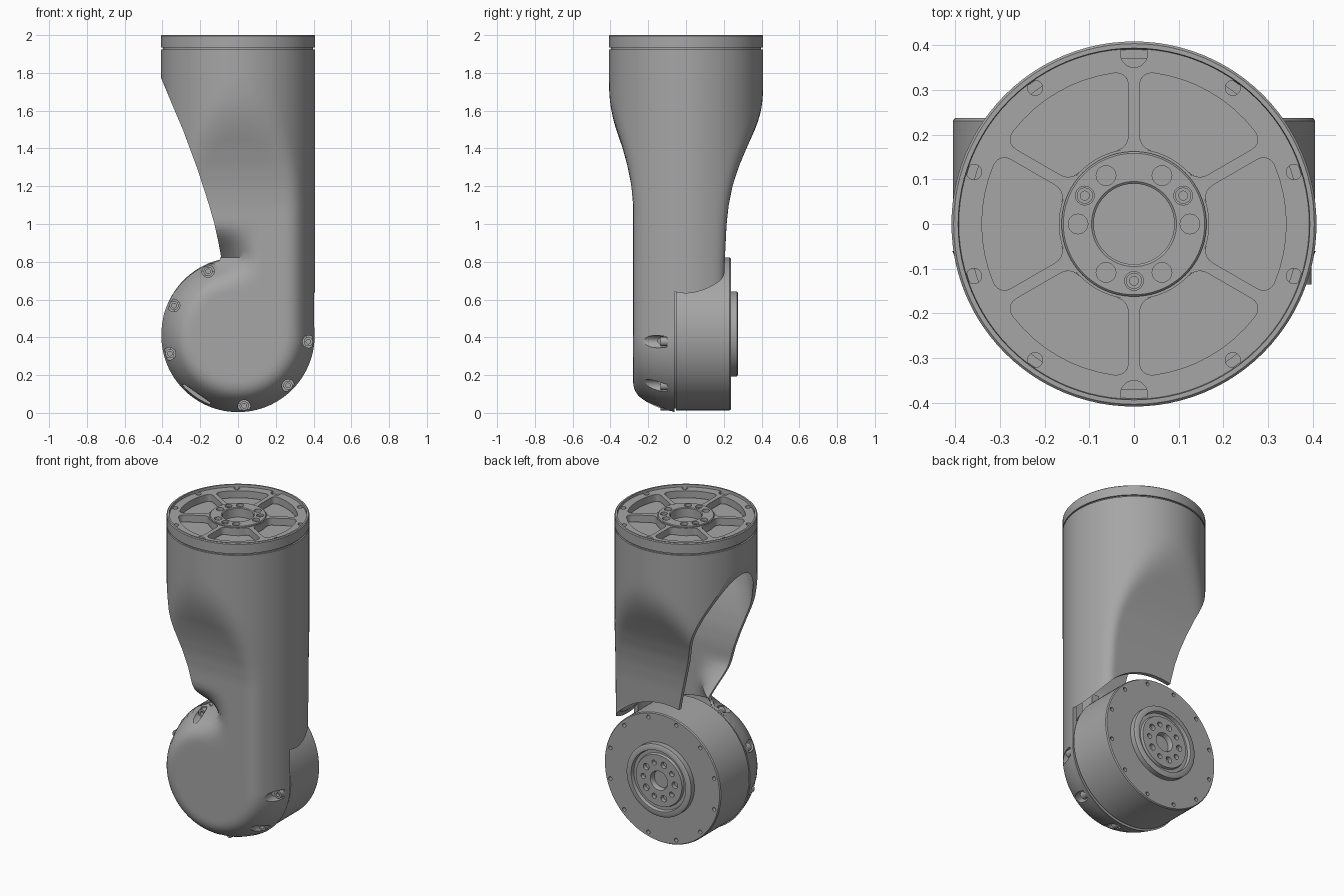
import bpy, bmesh
from math import sin, cos, pi, radians, sqrt, hypot, asin

cube = bpy.data.objects.get("Cube")
if cube:
    bpy.data.objects.remove(cube)

grey = bpy.data.materials.new("satin_grey")
grey.use_nodes = True
COLOUR = (0.38, 0.38, 0.38, 1)
grey.diffuse_color = COLOUR
grey.node_tree.nodes["Principled BSDF"].inputs["Base Color"].default_value = COLOUR

R, MID, WALL, SEG = 0.408, 0.41, 0.025, 96


# ---- helpers
def finish(name, bm):
    bmesh.ops.remove_doubles(bm, verts=bm.verts, dist=1e-5)
    bmesh.ops.recalc_face_normals(bm, faces=bm.faces)
    mesh = bpy.data.meshes.new(name)
    bm.to_mesh(mesh)
    bm.free()
    mesh.materials.append(grey)
    obj = bpy.data.objects.new(name, mesh)
    bpy.context.collection.objects.link(obj)
    return obj


def loft(name, rings):
    """Skin a loop of rings into one closed wall."""
    bm = bmesh.new()
    rows = [[bm.verts.new(p) for p in ring] for ring in rings]
    for i, a in enumerate(rows):
        b = rows[(i + 1) % len(rows)]
        for j in range(len(a)):
            k = (j + 1) % len(a)
            bm.faces.new((a[j], a[k], b[k], b[j]))
    return finish(name, bm)


def revolve(name, profile, axis, origin=(0, 0), seg=SEG):
    """Spin (radius, height) points round an axis parallel to Z or Y."""
    rings = []
    for r, h in profile:
        r = max(r, 0)
        ring = [(r * cos(2 * pi * j / seg) + origin[0], r * sin(2 * pi * j / seg) + origin[1])
                for j in range(seg)]
        rings.append([(u, v, h) if axis == "Z" else (u, h, v) for u, v in ring])
    bm = bmesh.new()
    rows = [[bm.verts.new(p) for p in ring] for ring in rings]
    for a, b in zip(rows, rows[1:]):
        for j in range(seg):
            k = (j + 1) % seg
            bm.faces.new((a[j], a[k], b[k], b[j]))
    for row, (r, h) in ((rows[0], profile[0]), (rows[-1], profile[-1])):
        if r > 0:
            bm.faces.new(row)
    return finish(name, bm)


def rod(name, r, a, b, axis, origin, seg=24):
    return revolve(name, [(r, a), (r, b)], axis, origin, seg)


def prism(name, pts, a, b, axis, bevel=0):
    def put(p, h):
        return (p[0], p[1], h) if axis == "Z" else (p[0], h, p[1])
    bm = bmesh.new()
    low = [bm.verts.new(put(p, a)) for p in pts]
    high = [bm.verts.new(put(p, b)) for p in pts]
    bm.faces.new(low)
    bm.faces.new(high)
    n = len(pts)
    for i in range(n):
        bm.faces.new((low[i], low[(i + 1) % n], high[(i + 1) % n], high[i]))
    if bevel:
        bm.normal_update()
        corners = [e for e in bm.edges if e.verts[0].index == e.verts[1].index or
                   (e.verts[0] in low) != (e.verts[1] in low)]
        corners = [e for e in corners if e.calc_face_angle(0) > 0.8]
        bmesh.ops.bevel(bm, geom=corners, offset=bevel, segments=5, affect="EDGES", profile=0.5)
    return finish(name, bm)


def cut(obj, cutters):
    for c in cutters:
        c.hide_render = True
        mod = obj.modifiers.new("cut", "BOOLEAN")
        mod.operation, mod.solver, mod.object = "DIFFERENCE", "EXACT", c
        bpy.context.view_layer.objects.active = obj
        bpy.ops.object.modifier_apply(modifier=mod.name)
        bpy.data.objects.remove(c)


def polar(r, deg, centre=(0, 0)):
    return (centre[0] + r * cos(radians(deg)), centre[1] + r * sin(radians(deg)))


def table(pts, z):
    for (z0, v0), (z1, v1) in zip(pts, pts[1:]):
        if z <= z1:
            return v0 + (v1 - v0) * max(0, (z - z0) / (z1 - z0))
    return pts[-1][1]


def step(t):
    t = min(1, max(0, t))
    return t * t * (3 - 2 * t)


def soft_min(a, b, k=0.05):
    h = max(k - abs(a - b), 0) / k
    return min(a, b) - h * h * k / 4


# ---- arm shell: a tube flattened front and back towards the joint
FRONT = [(.4, .28), (1.1, .28), (1.2, .289), (1.3, .308), (1.4, .335), (1.5, .37), (1.65, .425), (1.8, .47)]
BACK = [(.4, .2), (.8, .205), (1.0, .215), (1.1, .226), (1.2, .246), (1.3, .278), (1.4, .32),
        (1.5, .365), (1.6, .41), (1.75, .47)]


def dome(r):
    return soft_min(sqrt(max(R * R - r * r, 0.0036)), 0.28)


def shell_ring(z, inset):
    ring = []
    for j in range(SEG):
        a = 2 * pi * j / SEG
        x, y = (R - inset) * cos(a), (R - inset) * sin(a)
        if y > 0:
            y = soft_min(y, table(BACK, z) - inset)
        else:
            depth = soft_min(-y, table(FRONT, z) - inset)
            blend = step((0.12 - x) / 0.25) * step((1.0 - z) / 0.25)
            rounded = min(depth, dome(hypot(x, z - MID)) - inset)
            y = -(depth + (rounded - depth) * blend)
        ring.append((x, y, z))
    return ring


heights = [MID + (1.925 - MID) * i / 44 for i in range(45)]
arm_shell = loft("arm_shell", [shell_ring(z, 0) for z in heights] +
                 [shell_ring(z, WALL) for z in reversed(heights)])

# side opening that follows the diagonal edge, then the joint rim
side = [(-1, 1.78), (-.41, 1.78), (-.335, 1.6), (-.292, 1.5), (-.255, 1.4), (-.218, 1.3), (-.185, 1.2),
        (-.153, 1.1), (-.125, 1.0), (-.105, .91), (-.09, .83)]
side += [polar(R, 104 + 4 * i, (0, MID)) for i in range(20)] + [(-.41, .3), (-1, .3)]
cut(arm_shell, [prism("side_cutter", side, -1, 1, "Y"),
                rod("joint_cutter", 0.465, -0.06, 1, "Y", (0, MID), SEG)])

# ---- joint cover: rounded cup in front of the motor
outer = [(R * sin(radians(a)), -dome(R * sin(radians(a)))) for a in [0] + list(range(20, 82, 3))]
inner = [(r * 0.93, y + WALL) for r, y in reversed(outer)]
joint_cover = revolve("joint_cover", outer + [(R - .002, -.06), (R - .028, -.06)] + inner[1:],
                      "Y", (0, MID))
bolts = [115 + 40 * i for i in range(7)]
for target in (joint_cover, arm_shell):
    cut(target, [rod("pocket_cutter", 0.033, -0.5, -0.1, "Y", polar(0.376, a, (0, MID)))
                 for a in bolts if a != 235])
slot = [polar(r, a, (0, MID)) for r, a in ((.385, 222), (.385, 248), (.5, 248), (.5, 222))]
cut(joint_cover, [prism("slot_cutter", slot, -.2, -.1, "Y")])
for a in bolts:
    if a != 235:
        spot = polar(0.374, a, (0, MID))
        revolve("cover_screw", [(0, -.115), (.012, -.115), (.012, -.135), (.024, -.135), (.024, -.06)],
                "Y", spot, 20)

# ---- motor at the back of the joint
HUB = (0, 0.418)
motor = revolve("motor_housing", [(0, -.06), (.395, -.06), (.395, -.052), (.405, -.052), (.405, .23),
                                  (.4, .237), (0, .237)], "Y", HUB)
cut(motor, [rod("hole_cutter", 0.012, 0.21, 0.3, "Y", polar(0.375, 15 + 30 * i, HUB), 16)
            for i in range(12)])
flange = revolve("motor_flange", [(0, .22), (.225, .22), (.225, .27), (.215, .276), (.19, .276),
                                  (.185, .255), (.165, .255), (.16, .27), (.06, .27), (.055, .262),
                                  (.055, .235), (0, .235)], "Y", HUB)
cut(flange, [rod("hole_cutter", 0.016 + 0.004 * (i % 2), 0.245, 0.3, "Y", polar(0.11, 36 * i, HUB), 16)
             for i in range(10)])

# ---- top ring and spoked plate
revolve("top_seam", [(.37, 1.9), (.398, 1.9), (.398, 1.95), (.37, 1.95), (.37, 1.9)], "Z")
revolve("top_rim", [(.37, 1.935), (R, 1.935), (R, 1.995), (.403, 2), (.393, 2), (.39, 1.97),
                    (.37, 1.97), (.37, 1.935)], "Z")
plate = rod("spoked_plate", 0.392, 1.94, 1.985, "Z", (0, 0), SEG)
cutters = [rod("bore_cutter", 0.15, 1.9, 2.1, "Z", (0, 0), 64)]
for i in range(6):
    window = []
    for r in (0.168, 0.34):
        half = 30 - asin(0.013 / r) * 180 / pi
        arc = [polar(r, 60 * i + half * (k / 5 - 1)) for k in range(11)]
        window += arc if r < 0.2 else arc[::-1]
    cutters.append(prism("window_cutter", window, 1.9, 2.1, "Z", 0.028))
for i in range(10):
    a = 18 + 36 * i
    if a % 180 == 90:
        cutters.append(rod("notch_cutter", 0.03, 1.96, 2.1, "Z", polar(0.38, a), 32))
    else:
        cutters.append(rod("hole_cutter", 0.017, 1.9, 2.1, "Z", polar(0.376, a), 20))
cut(plate, cutters)

hub = revolve("plate_hub", [(.09, 1.935), (.162, 1.935), (.162, 1.99), (.158, 1.994), (.095, 1.994),
                            (.09, 1.99), (.09, 1.935)], "Z")
cut(hub, [rod("hole_cutter", 0.022, 1.975, 2.1, "Z", polar(0.125, 60 * i)) for i in range(6)] +
    [rod("hole_cutter", 0.021, 1.96, 2.1, "Z", polar(0.127, 30 + 120 * i)) for i in range(3)])
for i in range(3):
    revolve("hub_screw", [(0, 1.97), (.01, 1.97), (.01, 1.982), (.018, 1.982), (.018, 1.95)],
            "Z", polar(0.127, 30 + 120 * i), 20)

# ---- cable connector inside the arm
for k, (x0, x1) in enumerate(((.17, .21), (.22, .27))):
    prism("cable_connector", [(x0, -.14), (x1, -.14), (x1, -.05), (x0, -.05)], .6, .74 + .04 * k, "Z")

# ---- shading
for obj in bpy.context.scene.objects:
    obj.select_set(obj.type == "MESH")
bpy.context.view_layer.objects.active = arm_shell
bpy.ops.object.shade_smooth_by_angle(angle=radians(35))
